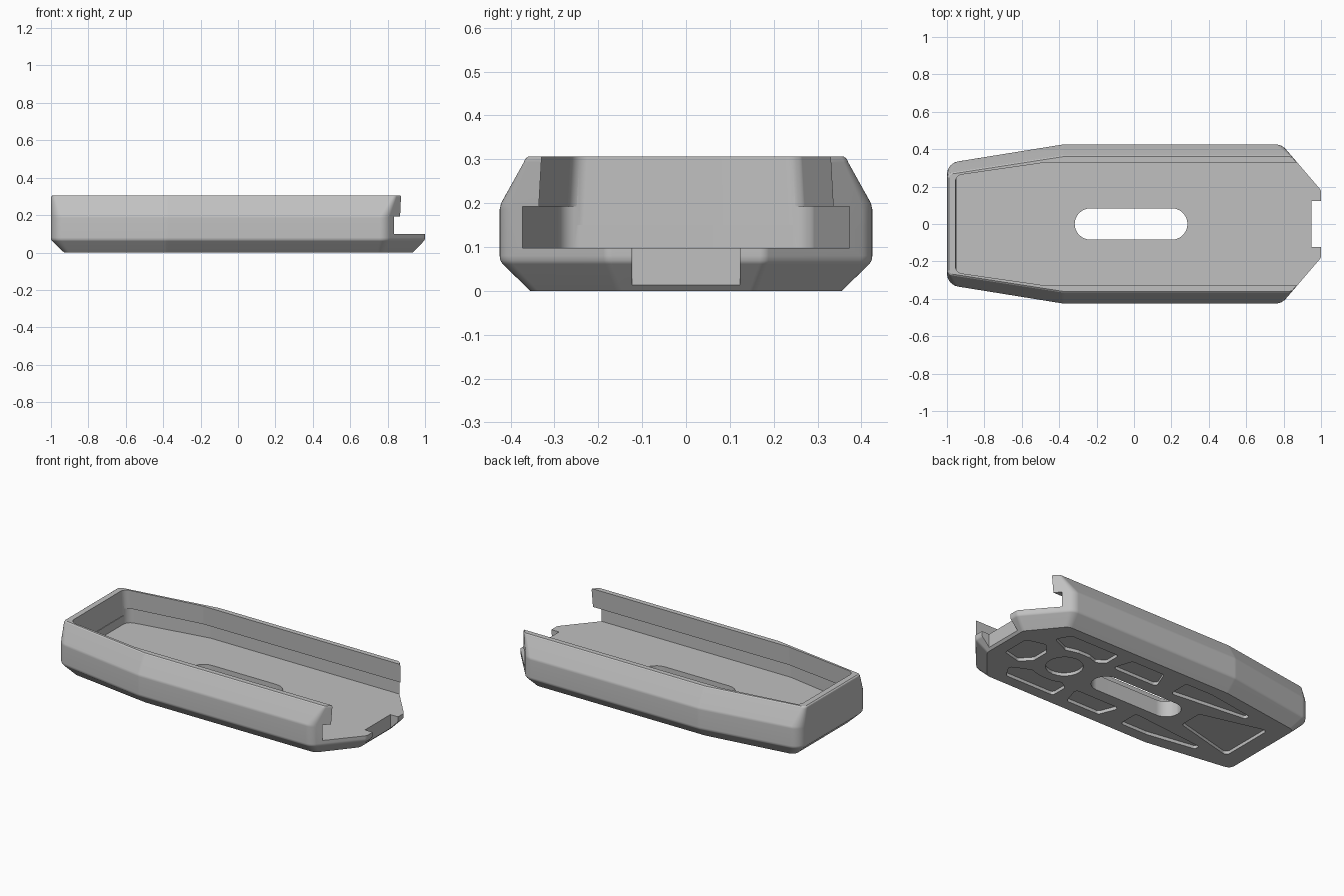
import bpy
import bmesh
import math
from mathutils import Vector

cube = bpy.data.objects.get("Cube")
if cube:
    bpy.data.objects.remove(cube, do_unlink=True)

grey = bpy.data.materials.new("plain_grey")
grey.use_nodes = True
GREY = (0.53, 0.53, 0.53, 1)
grey.diffuse_color = GREY
grey.node_tree.nodes["Principled BSDF"].inputs["Base Color"].default_value = GREY


def rounded(corners, steps=6):
    """Round each (x, y, radius) corner of a polygon."""
    out = []
    for i, (x, y, r) in enumerate(corners):
        p = Vector((x, y))
        u = (Vector(corners[i - 1][:2]) - p).normalized()
        v = (Vector(corners[(i + 1) % len(corners)][:2]) - p).normalized()
        half = math.acos(max(-1, min(1, u.dot(v)))) / 2
        centre = p + (u + v).normalized() * (r / math.sin(half))
        reach = r / math.tan(half)
        a, b = p + u * reach - centre, p + v * reach - centre
        sweep = math.pi - 2 * half
        for k in range(steps + 1):
            t = k / steps
            arm = a * math.sin((1 - t) * sweep) + b * math.sin(t * sweep)
            out.append(centre + arm / math.sin(sweep))
    return out


def symmetric(half):
    """Complete a half outline (y > 0) across the x axis."""
    return half + flip(half)


def flip(corners):
    return [(x, -y, r) for x, y, r in reversed(corners)]


def loft(bm, sections):
    """Solid through (corners, z) sections with equal corner counts."""
    rings = [[bm.verts.new((p.x, p.y, z)) for p in rounded(c)] for c, z in sections]
    n = len(rings[0])
    for low, high in zip(rings, rings[1:]):
        for i in range(n):
            j = (i + 1) % n
            bm.faces.new((low[i], low[j], high[j], high[i]))
    bm.faces.new(rings[0])
    bm.faces.new(rings[-1])


def solid(name, lofts):
    bm = bmesh.new()
    for sections in lofts:
        loft(bm, sections)
    bmesh.ops.recalc_face_normals(bm, faces=bm.faces)
    mesh = bpy.data.meshes.new(name)
    bm.to_mesh(mesh)
    bm.free()
    mesh.materials.append(grey)
    obj = bpy.data.objects.new(name, mesh)
    bpy.context.collection.objects.link(obj)
    return obj


def prism(corners, low, high):
    return [(corners, low), (corners, high)]


def blend(a, b, t):
    return [tuple(p + (q - p) * t for p, q in zip(c, d)) for c, d in zip(a, b)]


# Outer shell: bottom, widest and rim outlines
bottom = symmetric([(-.93, .275, .04), (-.38, .355, .1), (.77, .355, .05), (.935, .155, .03)])
middle = symmetric([(-1, .325, .07), (-.38, .425, .1), (.79, .425, .07), (1, .18, .03)])
rim = symmetric([(-1, .275, .03), (-.38, .37, .1), (.837, .37, .03), (1, .18, .03)])
rim_top = symmetric([(-.99, .265, .025), (-.38, .36, .1), (.842, .36, .025), (.995, .18, .03)])
body = solid("base_plate", [[
    (bottom, 0),
    (blend(bottom, middle, .9), .061),
    (blend(bottom, middle, .975), .069),
    (middle, .08),
    (middle, .185),
    (blend(middle, rim, .06), .2),
    (rim, .293),
    (blend(rim, rim_top, .35), .301),
    (rim_top, .306),
]])

# Tray channel, wider below the overhanging rails and open at the front
channel = symmetric([(-.95, .285, .05), (-.45, .373, .05), (1.3, .373, .01)])
opening_low = symmetric([(-.953, .268, .04), (-.47, .338, .05), (1.3, .338, .01)])
opening_high = symmetric([(-.956, .258, .04), (-.47, .328, .05), (1.3, .328, .01)])
cutters = [
    solid("channel_cutter", [prism(channel, .098, .192)]),
    solid("opening_cutter", [[(opening_low, .15), (opening_high, .33)]]),
]

# Long slot through the floor and square notch in the front lip
slot = symmetric([(-.317, .084, .0838), (.286, .084, .0838)])
notch = symmetric([(.948, .123, .001), (1.2, .123, .001)])
cutters.append(solid("slot_cutter", [prism(slot, -.1, .15)]))
cutters.append(solid("notch_cutter", [prism(notch, -.1, .4)]))

# Shallow pockets in the underside
centre_pockets = [
    symmetric([(.4, .105, .1045), (.61, .105, .1045)]),
    symmetric([(-.82, .18, .025), (-.41, .075, .025)]),
    symmetric([(.68, .055, .015), (.74, .12, .02), (.86, .09, .02)]),
]
side_pockets = [
    [(-.14, .15, .02), (-.14, .285, .02), (-.33, .285, .03), (-.64, .235, .012), (-.64, .2, .012)],
    [(.29, .16, .02), (.25, .285, .02), (.02, .285, .02), (-.03, .16, .02)],
    [(.74, .2, .02), (.69, .285, .02), (.35, .285, .02), (.35, .18, .02),
     (.40, .145, .01), (.46, .165, .02), (.54, .165, .02), (.62, .145, .01)],
]
side_pockets[-1] = [c for c in side_pockets[-1]]
pockets = centre_pockets + side_pockets + [flip(p) for p in side_pockets]
cutters.append(solid("pocket_cutter", [prism(p, -.05, .02) for p in pockets]))

# Carve the shell
bpy.ops.object.select_all(action="DESELECT")
bpy.context.view_layer.objects.active = body
body.select_set(True)
for cutter in cutters:
    cutter.hide_render = True
    mod = body.modifiers.new(cutter.name, "BOOLEAN")
    mod.operation = "DIFFERENCE"
    mod.solver = "EXACT"
    mod.object = cutter
    bpy.ops.object.modifier_apply(modifier=mod.name)
    bpy.data.objects.remove(cutter, do_unlink=True)

# Soft rounded edges, crisp cuts
bpy.ops.object.shade_smooth_by_angle(angle=math.radians(28))
weighted = body.modifiers.new("even_shading", "WEIGHTED_NORMAL")
weighted.keep_sharp = True
